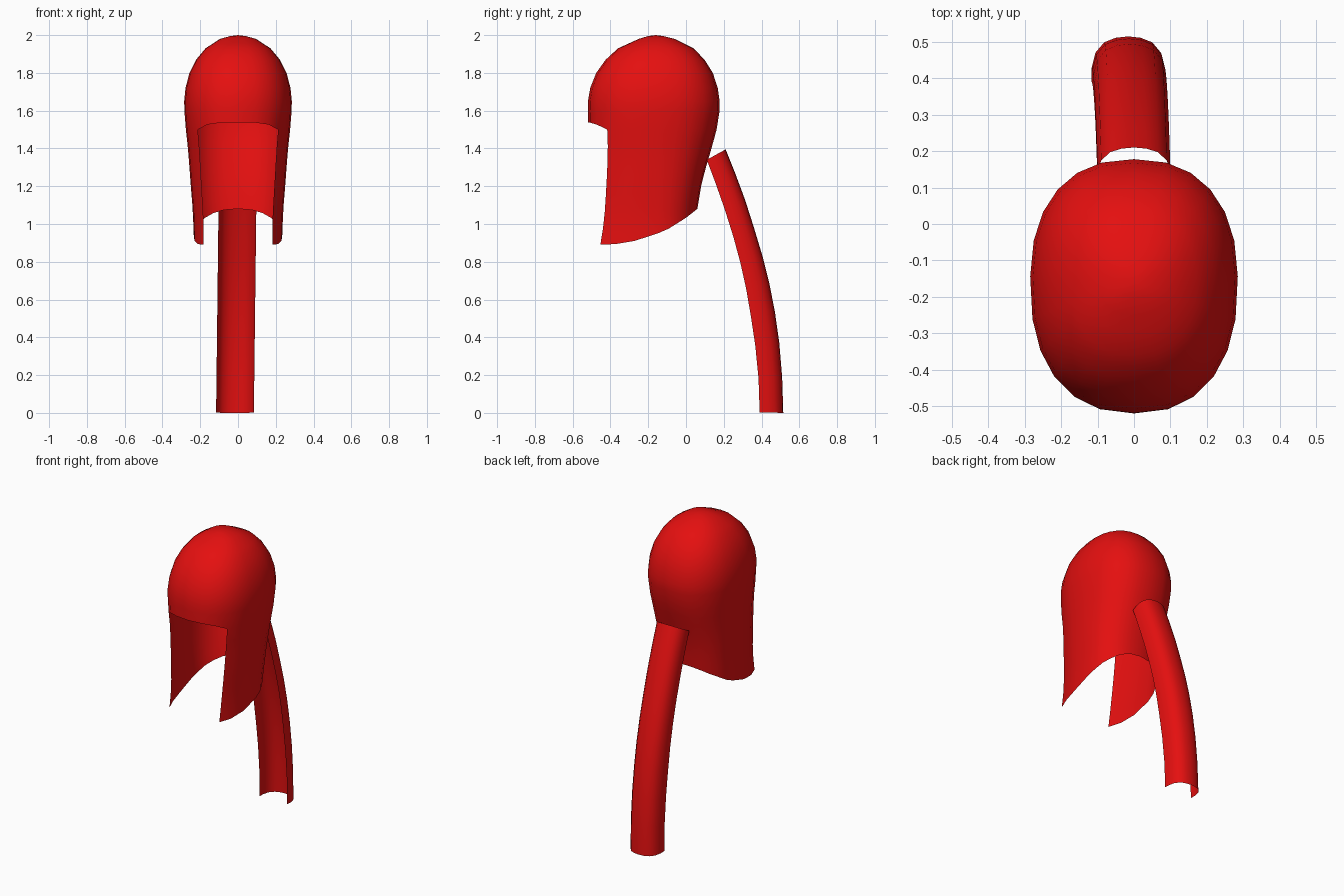
import bpy, bmesh, math

cube = bpy.data.objects.get("Cube")
if cube:
    bpy.data.objects.remove(cube, do_unlink=True)

red = bpy.data.materials.new("hair red")
red.use_nodes = True
red.diffuse_color = (0.78, 0.005, 0.005, 1)
red.node_tree.nodes["Principled BSDF"].inputs["Base Color"].default_value = (0.78, 0.005, 0.005, 1)


def lerp_table(table, key, col):
    """Linear lookup in rows sorted by rising first value."""
    if key <= table[0][0]:
        return table[0][col]
    for a, b in zip(table, table[1:]):
        if key <= b[0]:
            f = (key - a[0]) / (b[0] - a[0])
            return a[col] + f * (b[col] - a[col])
    return table[-1][col]


def finish(bm, name):
    bmesh.ops.remove_doubles(bm, verts=bm.verts, dist=0.0005)
    mesh = bpy.data.meshes.new(name)
    bm.to_mesh(mesh)
    bm.free()
    mesh.materials.append(red)
    obj = bpy.data.objects.new(name, mesh)
    bpy.context.collection.objects.link(obj)
    bpy.ops.object.select_all(action='DESELECT')
    obj.select_set(True)
    bpy.context.view_layer.objects.active = obj
    bpy.ops.object.shade_smooth_by_angle(angle=math.radians(50))
    return obj


# Hair cap: height, front y, back y, half width
CENTRE_Y = -0.16
CAP = [
    (0.88, -0.572, 0.035, 0.235), (1.00, -0.545, 0.045, 0.236),
    (1.08, -0.535, 0.06, 0.240), (1.20, -0.525, 0.08, 0.250),
    (1.30, -0.518, 0.105, 0.257), (1.40, -0.514, 0.135, 0.265),
    (1.50, -0.519, 0.162, 0.276), (1.60, -0.52, 0.178, 0.284),
    (1.65, -0.519, 0.178, 0.285), (1.72, -0.507, 0.168, 0.278),
    (1.80, -0.475, 0.142, 0.257), (1.87, -0.425, 0.098, 0.222),
    (1.93, -0.36, 0.04, 0.172), (1.98, -0.25, -0.06, 0.095),
    (1.995, -0.20, -0.12, 0.040), (2.00, CENTRE_Y, CENTRE_Y, 0.0),
]
# Lower hem: y, height
HEM = [(-0.46, 0.89), (-0.38, 0.893), (-0.30, 0.903), (-0.20, 0.93),
       (-0.10, 0.97), (0.0, 1.033), (0.06, 1.08)]
OPENING = math.radians(47.5)
POWER = 2 / 2.35


def cap_point(t, z):
    """Rounded-square ring, t = 0 at the front."""
    s, c = math.sin(t), math.cos(t)
    end = lerp_table(CAP, z, 1 if c > 0 else 2)
    x = lerp_table(CAP, z, 3) * math.copysign(abs(s) ** POWER, s)
    return (x, CENTRE_Y + (end - CENTRE_Y) * abs(c) ** POWER, z)


half = [OPENING * i / 3 for i in range(4)]
half += [OPENING + (math.pi - OPENING) * i / 9 for i in range(1, 10)]
angles = half + [-a for a in reversed(half[1:-1])]

UPPER = [2.0, 1.995, 1.98, 1.957, 1.93, 1.90, 1.87, 1.80, 1.72, 1.65, 1.60]
LOWER_STEPS = 7
bm = bmesh.new()
columns = []
for t in angles:
    brow = 1.50 + 0.038 * max(0, 1 - (abs(t) / OPENING) ** 3)
    hem = 1.0
    for _ in range(12):
        hem = lerp_table(HEM, cap_point(t, hem)[1], 1)
    heights = UPPER + [brow]
    if abs(t) > OPENING - 0.001:
        heights = heights + [brow + (hem - brow) * i / LOWER_STEPS
                             for i in range(1, LOWER_STEPS + 1)]
    columns.append([bm.verts.new(cap_point(t, z)) for z in heights])
for i, a in enumerate(columns):
    b = columns[(i + 1) % len(columns)]
    # the face opening is left out where a column stops at the brow
    for r in range(min(len(a), len(b)) - 1):
        if r == 0:
            bm.faces.new((a[0], a[1], b[1], b[0]))
        else:
            bm.faces.new((a[r], a[r + 1], b[r + 1], b[r]))
finish(bm, "hair_cap")

# Ponytail: back y, z and front edge y, z of a half pipe, top to bottom
TAIL = [
    (0.210, 1.395, 0.110, 1.340), (0.260, 1.270, 0.157, 1.215),
    (0.312, 1.130, 0.205, 1.078), (0.360, 0.980, 0.250, 0.935),
    (0.405, 0.830, 0.288, 0.795), (0.440, 0.690, 0.318, 0.660),
    (0.470, 0.540, 0.343, 0.515), (0.494, 0.370, 0.367, 0.355),
    (0.509, 0.190, 0.384, 0.182), (0.515, 0.000, 0.390, 0.003),
]
# Cross-section: x, share of the depth measured from the back
half_section = [(0.100, 1.0), (0.100, 0.68), (0.090, 0.36), (0.066, 0.13), (0.034, 0.03)]
section = half_section + [(0.0, 0.0)] + [(-x, d) for x, d in reversed(half_section)]

bm = bmesh.new()
rows = []
for by, bz, fy, fz in TAIL:
    shift = -0.016 * (1 - bz / 1.395)
    rows.append([bm.verts.new((x + shift, by + (fy - by) * d, bz + (fz - bz) * d))
                 for x, d in section])
for a, b in zip(rows, rows[1:]):
    for i in range(len(section) - 1):
        bm.faces.new((a[i], a[i + 1], b[i + 1], b[i]))
finish(bm, "ponytail")
